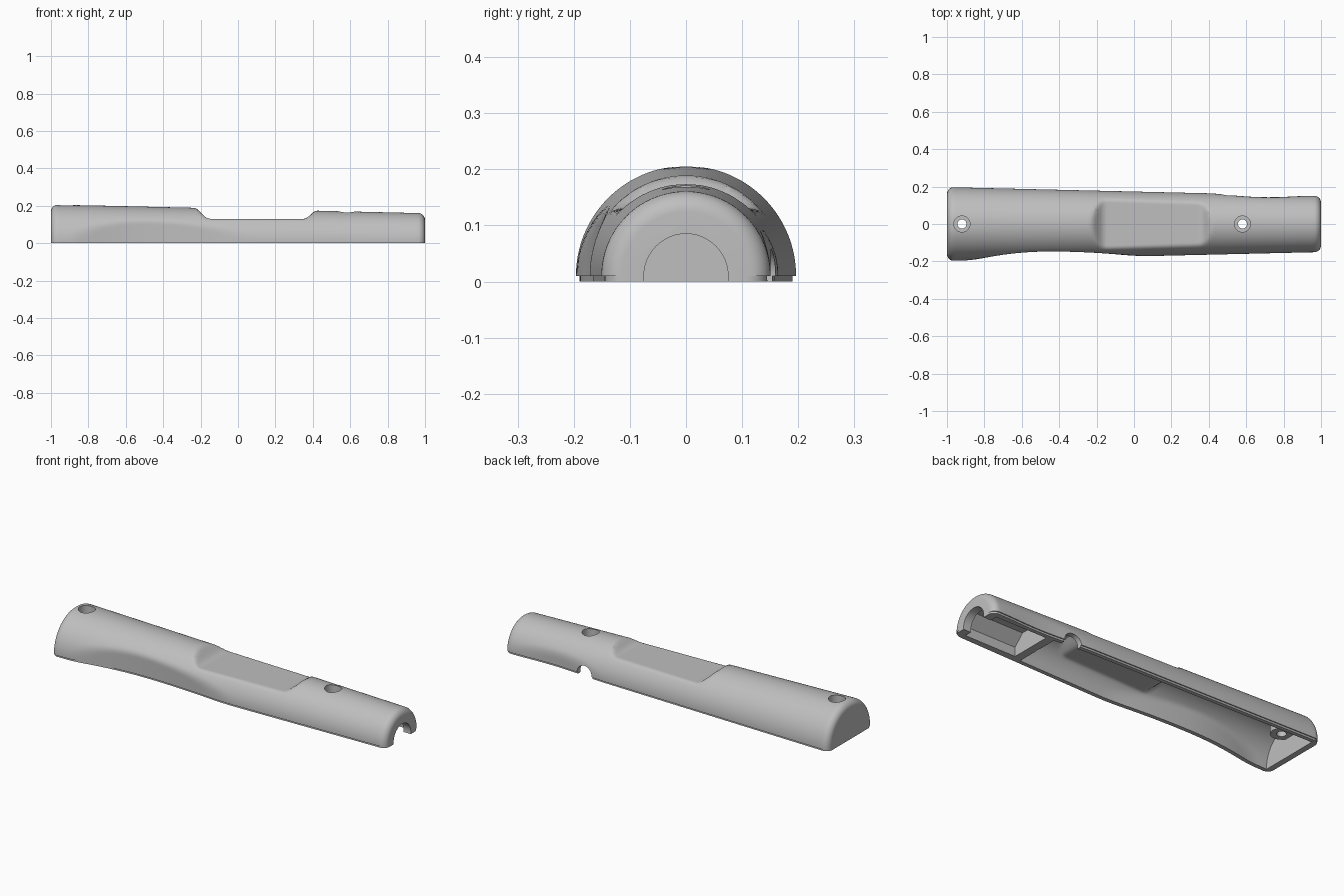
import bpy, bmesh, math
from mathutils import Matrix

if "Cube" in bpy.data.objects:
    bpy.data.objects.remove(bpy.data.objects["Cube"])

grey = bpy.data.materials.new("light grey plastic")
grey.use_nodes = True
COLOUR = (0.52, 0.52, 0.52, 1)
grey.diffuse_color = COLOUR
grey.node_tree.nodes["Principled BSDF"].inputs["Base Color"].default_value = COLOUR

SEAM = 0.01      # height of the parting line above the lip
WALL = 0.028
ARC = 64


def smooth_min(a, b, k=0.012):
    h = max(k - abs(a - b), 0) / k
    return min(a, b) - h * h * k / 4


def ease(t):
    t = min(max(t, 0), 1)
    return t * t * (3 - 2 * t)


def section(x, inset, rounding):
    """Half-round section with the top flat and the two side scallops."""
    radius = 0.197 - 0.0235 * (x + 1) - inset
    top = 0.13 + 0.08 * max(ease((-0.15 - x) / 0.11), ease((x - 0.35) / 0.11)) - inset
    curve = 0.28 if x < -0.45 else 0.12
    front = 0.147 + curve * (x + 0.45) ** 2 - inset
    back = 0.143 + 0.3 * (x - 0.72) ** 2 - inset
    points = []
    for i in range(ARC + 1):
        a = math.pi * i / ARC
        y, z = radius * math.cos(a), radius * math.sin(a) + SEAM
        z = smooth_min(z, top)
        y = -smooth_min(-y, front)
        y = smooth_min(y, back)
        # Round the end corners by drawing the section inwards
        f = 1 - rounding / radius
        points.append((y * f, SEAM + (z - SEAM) * f))
    return points


def make_object(name, bm):
    bmesh.ops.recalc_face_normals(bm, faces=bm.faces)
    mesh = bpy.data.meshes.new(name)
    bm.to_mesh(mesh)
    bm.free()
    obj = bpy.data.objects.new(name, mesh)
    bpy.context.collection.objects.link(obj)
    mesh.materials.append(grey)
    return obj


def loft(name, stations):
    """Skin a list of (x, closed section) pairs and cap both ends."""
    bm = bmesh.new()
    rings = [[bm.verts.new((x, y, z)) for y, z in pts] for x, pts in stations]
    for a, b in zip(rings, rings[1:]):
        for i in range(len(a)):
            j = (i + 1) % len(a)
            bm.faces.new((a[i], a[j], b[j], b[i]))
    bm.faces.new(rings[0])
    bm.faces.new(rings[-1])
    return make_object(name, bm)


def cylinder(name, radius, start, end, axis="Z"):
    """Cylinder between two points lying along one axis."""
    bm = bmesh.new()
    turn = {"Z": Matrix(), "X": Matrix.Rotation(math.pi / 2, 4, "Y"),
            "Y": Matrix.Rotation(math.pi / 2, 4, "X")}[axis]
    mid = [(a + b) / 2 for a, b in zip(start, end)]
    bmesh.ops.create_cone(bm, cap_ends=True, segments=48, radius1=radius, radius2=radius,
                          depth=math.dist(start, end), matrix=Matrix.Translation(mid) @ turn)
    return make_object(name, bm)


def cut(target, cutter):
    mod = target.modifiers.new("cut", "BOOLEAN")
    mod.operation = "DIFFERENCE"
    mod.solver = "EXACT"
    mod.object = cutter
    bpy.context.view_layer.objects.active = target
    bpy.ops.object.modifier_apply(modifier=mod.name)
    bpy.data.objects.remove(cutter)


# Outer body with rounded ends and a stepped lip along the seam
FILLET = 0.036
steps = [math.pi / 2 * i / 8 for i in range(9)]
ends = [(FILLET * (1 - math.cos(a)), FILLET * (1 - math.sin(a))) for a in steps]
places = [(-1 + d, r) for d, r in ends]
places += [(-1 + FILLET + (2 - 2 * FILLET) * i / 130, 0) for i in range(1, 130)]
places += [(1 - d, r) for d, r in reversed(ends)]
LIP = 0.006
outer = []
for x, r in places:
    pts = section(x, 0, r)
    left, right = pts[0][0] - LIP, pts[-1][0] + LIP
    outer.append((x, pts + [(right, SEAM), (right, 0), (left, 0), (left, SEAM)]))
shell = loft("handle_shell", outer)

# Hollow main chamber, leaving the end wall and a bulkhead
inner = []
for i in range(91):
    x = -0.968 + 1.568 * i / 90
    pts = section(x, WALL, 0)
    inner.append((x, pts + [(pts[-1][0], -0.03), (pts[0][0], -0.03)]))
chamber = loft("chamber_cutter", inner)

# Screw posts stay standing inside the chamber
screws = [(-0.92, 0.207), (0.58, 0.172)]
for x, top in screws:
    cut(chamber, cylinder("post", 0.055, (x, 0, top - 0.105), (x, 0, top + 0.1)))
cut(shell, chamber)

# Faceted front compartment
facets = [(0.115, -0.03), (0.115, 0.05), (0.06, 0.105)]
facets += [(-y, z) for y, z in reversed(facets)]
cut(shell, loft("compartment_cutter", [(0.645, facets), (0.955, facets)]))

# Cable opening in the end and round notch in the back wall
cut(shell, cylinder("end_opening", 0.075, (0.9, 0, SEAM), (1.1, 0, SEAM), "X"))
cut(shell, cylinder("side_notch", 0.048, (0.51, 0.1, SEAM), (0.51, 0.25, SEAM), "Y"))

# Countersunk screw holes
for x, top in screws:
    cut(shell, cylinder("screw_recess", 0.043, (x, 0, top - 0.06), (x, 0, top + 0.1)))
    cut(shell, cylinder("screw_hole", 0.024, (x, 0, -0.05), (x, 0, top + 0.1)))

# Smooth shading with crisp edges
bpy.ops.object.select_all(action="DESELECT")
shell.select_set(True)
bpy.context.view_layer.objects.active = shell
bpy.ops.object.shade_smooth_by_angle(angle=math.radians(30))
